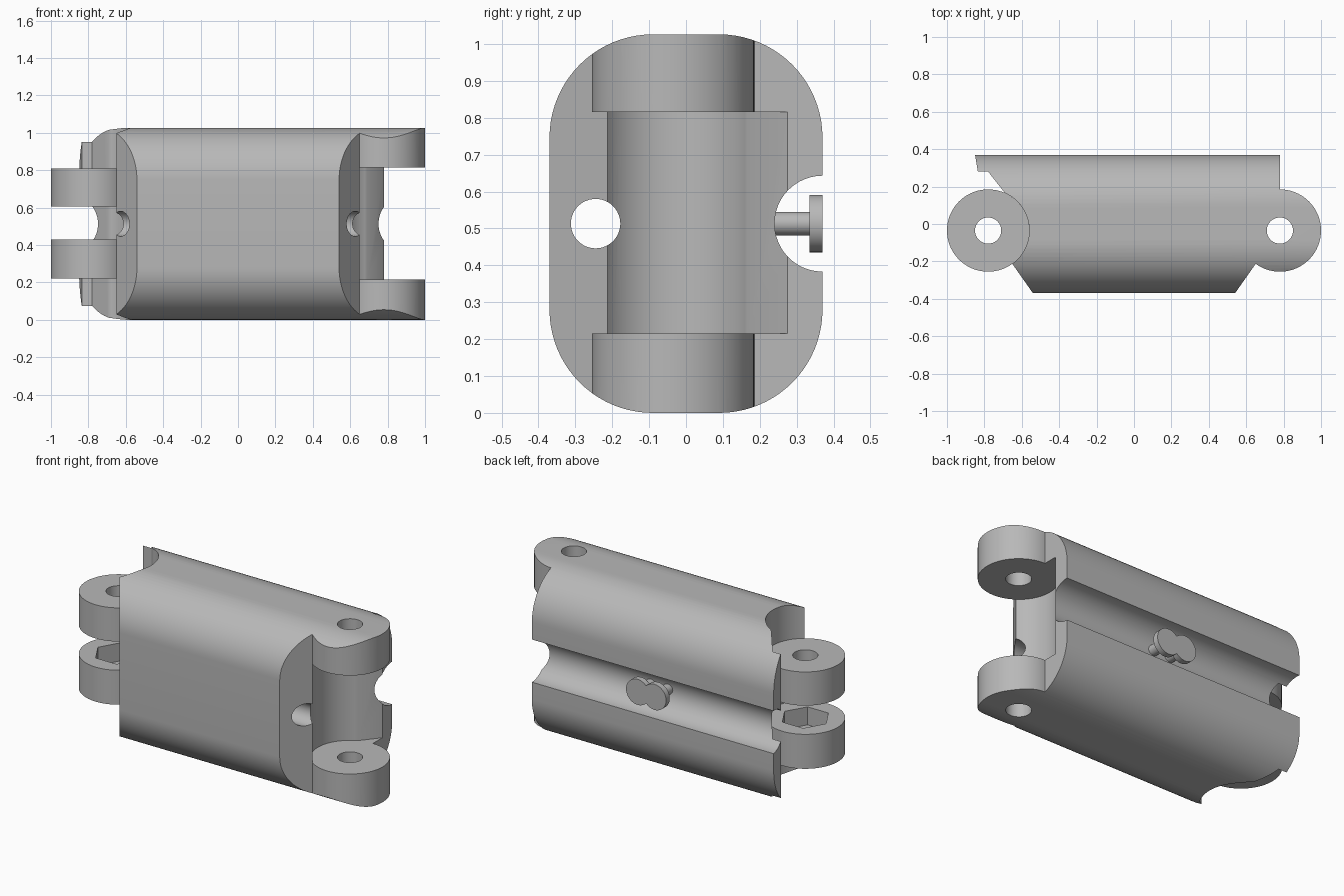
import bpy, bmesh
from math import sin, cos, radians
from mathutils import Vector

cube = bpy.data.objects.get("Cube")
if cube:
    bpy.data.objects.remove(cube, do_unlink=True)

grey = bpy.data.materials.new("light grey")
grey.use_nodes = True
COLOUR = (0.48, 0.48, 0.48, 1)
grey.diffuse_color = COLOUR
grey.node_tree.nodes["Principled BSDF"].inputs["Base Color"].default_value = COLOUR

HEIGHT, HALF_DEPTH, CORNER = 1.026, 0.37, 0.28
MID_Z = HEIGHT / 2
HINGE_X, HINGE_Y, HINGE_R = 0.78, -0.035, 0.22


def arc(cx, cy, r, start, end, steps):
    angles = [radians(start + (end - start) * i / steps) for i in range(steps + 1)]
    return [(cx + r * cos(a), cy + r * sin(a)) for a in angles]


def circle(cx, cy, r, steps=48):
    return arc(cx, cy, r, 0, 360, steps)[:-1]


def prism(name, outline, axis, lo, hi):
    """Extrude a 2D outline along an axis: x takes (y, z), y takes (x, z), z takes (x, y)."""
    place = {"x": lambda a, b: (lo, a, b),
             "y": lambda a, b: (a, lo, b),
             "z": lambda a, b: (a, b, lo)}[axis]
    bm = bmesh.new()
    base = bm.faces.new([bm.verts.new(place(a, b)) for a, b in outline])
    top = bmesh.ops.extrude_face_region(bm, geom=[base])["geom"]
    shift = Vector([(hi - lo) if axis == k else 0 for k in "xyz"])
    bmesh.ops.translate(bm, vec=shift, verts=[v for v in top if isinstance(v, bmesh.types.BMVert)])
    bmesh.ops.recalc_face_normals(bm, faces=bm.faces)
    mesh = bpy.data.meshes.new(name)
    bm.to_mesh(mesh)
    bm.free()
    mesh.materials.append(grey)
    obj = bpy.data.objects.new(name, mesh)
    bpy.context.collection.objects.link(obj)
    return obj


def select(obj):
    bpy.ops.object.select_all(action="DESELECT")
    obj.select_set(True)
    bpy.context.view_layer.objects.active = obj


def combine(obj, tool, operation="DIFFERENCE"):
    select(obj)
    mod = obj.modifiers.new("cut", "BOOLEAN")
    mod.operation, mod.solver, mod.object = operation, "EXACT", tool
    bpy.ops.object.modifier_apply(modifier=mod.name)
    bpy.data.objects.remove(tool, do_unlink=True)


def finish(obj):
    select(obj)
    bpy.ops.object.shade_smooth_by_angle(angle=radians(30))


# Rounded cross-section running the length of the link
section = []
for sy, sz, start in ((1, 1, 0), (-1, 1, 90), (-1, -1, 180), (1, -1, 270)):
    section += arc(sy * (HALF_DEPTH - CORNER), MID_Z + sz * (MID_Z - CORNER),
                   CORNER, start, start + 90, 20)
body = prism("link_body", section, "x", -1.1, 1.1)

# Plan outline: rounded knuckle on one end, hollow seat with a lip on the other
seat = arc(-HINGE_X, HINGE_Y, HINGE_R, 66, -54, 32)
plan = [(-0.519, -0.4), (0.519, -0.4)]
plan += arc(HINGE_X, HINGE_Y, HINGE_R, -126, 90, 48)
plan += [(HINGE_X, 0.4), (-0.855, 0.4), (-0.835, 0.28), (-HINGE_X, 0.28)] + seat
combine(body, prism("plan_tool", plan, "z", -0.1, 1.2), "INTERSECT")

# Slot between the outer knuckles
slot = [(-x, y) for x, y in seat] + [(0.67, -0.35), (1.1, -0.35), (1.1, 0.275), (HINGE_X, 0.275)]
combine(body, prism("slot_tool", slot, "z", 0.215, 0.815))

# Rear groove, lengthwise cord hole and hinge pin hole
combine(body, prism("groove_tool", circle(0.37, MID_Z, 0.13), "x", -1.2, 1.2))
combine(body, prism("cord_tool", circle(-0.245, MID_Z, 0.067), "x", -1.2, 1.2))
combine(body, prism("pin_tool", circle(HINGE_X, HINGE_Y, 0.07), "z", -0.1, 1.2))
finish(body)

# Inner knuckles, the lower one with a hexagonal nut pocket
for name, lo, hi in (("lower_inner_knuckle", 0.22, 0.43), ("upper_inner_knuckle", 0.605, 0.81)):
    knuckle = prism(name, circle(-HINGE_X, HINGE_Y, HINGE_R, 72), "z", lo, hi)
    combine(knuckle, prism("pin_tool", circle(-HINGE_X, HINGE_Y, 0.07), "z", -0.1, 1.2))
    if lo < MID_Z - 0.1:
        combine(knuckle, prism("nut_tool", circle(-HINGE_X, HINGE_Y, 0.14, 6), "z", 0.32, 0.5))
    finish(knuckle)

# Pair of cord pegs standing in the groove
for side, x in (("left", 0.067), ("right", -0.047)):
    finish(prism(side + "_peg_stem", circle(x, MID_Z, 0.032, 32), "y", 0.22, 0.34))
    finish(prism(side + "_peg_head", circle(x, MID_Z, 0.078, 40), "y", 0.335, 0.37))
